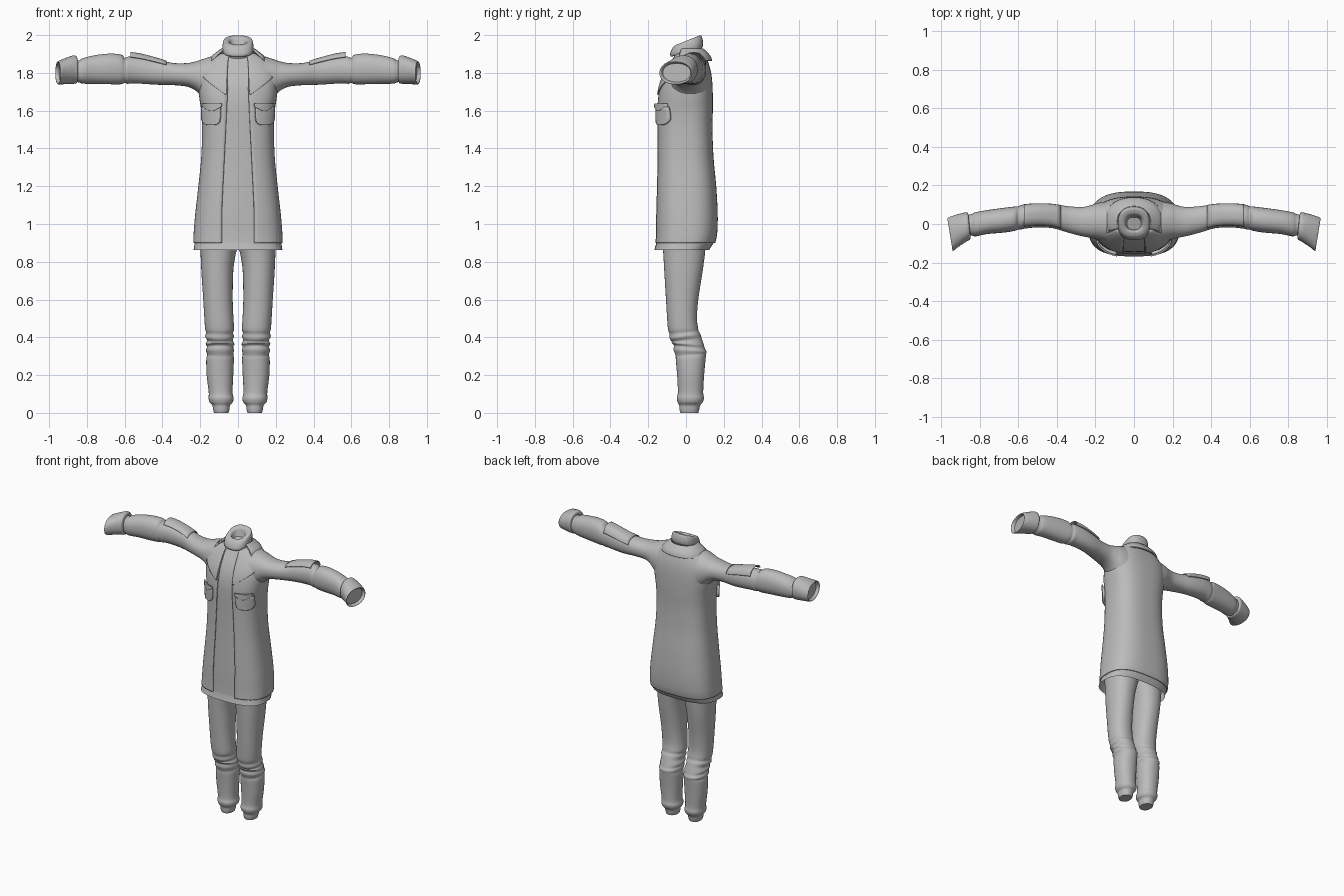
import bpy, math
from mathutils import Vector

default = bpy.data.objects.get("Cube")
if default:
    bpy.data.objects.remove(default, do_unlink=True)

# One plain cloth colour
GREY = (0.5, 0.5, 0.5, 1.0)
cloth = bpy.data.materials.new("grey cloth")
cloth.use_nodes = True
cloth.diffuse_color = GREY
cloth.node_tree.nodes["Principled BSDF"].inputs["Base Color"].default_value = GREY


def refine(rows, steps=4):
    """Smoothly subdivide a table of cross-sections (Catmull-Rom)."""
    rows = [Vector(r) for r in rows]
    out = []
    for i in range(len(rows) - 1):
        p, q = rows[i], rows[i + 1]
        before = rows[max(i - 1, 0)]
        after = rows[min(i + 2, len(rows) - 1)]
        for k in range(steps):
            t = k / steps
            out.append(p + (q - before) * (0.5 * t)
                       + (before * 2 - p * 5 + q * 4 - after) * (0.5 * t * t)
                       + (p * 3 - before - q * 3 + after) * (0.5 * t ** 3))
    return out + [rows[-1]]


def grow(rows, d):
    """Widen every cross-section by d."""
    return [Vector((r[0], r[1] - d, r[2] + d, r[3] - d, r[4] + d)) for r in rows]


def symmetric(rows):
    """Expand (z, half width, front, back, ...) to a full cross-section."""
    return [(r[0], -r[1], r[1], *r[2:]) for r in rows]


def power(value, exponent):
    return math.copysign(abs(value) ** exponent, value)


def finish(name, verts, faces, mirror=False, thick=0.0, side=1, angle=50):
    mesh = bpy.data.meshes.new(name)
    mesh.from_pydata(verts, [], faces)
    mesh.materials.append(cloth)
    obj = bpy.data.objects.new(name, mesh)
    bpy.context.collection.objects.link(obj)
    if thick:
        mod = obj.modifiers.new("thickness", 'SOLIDIFY')
        mod.thickness, mod.offset = thick, side
    if mirror:
        obj.modifiers.new("mirror", 'MIRROR').use_mirror_merge = False
    bpy.ops.object.select_all(action='DESELECT')
    obj.select_set(True)
    bpy.context.view_layer.objects.active = obj
    bpy.ops.object.shade_smooth_by_angle(angle=math.radians(angle))


def loft(name, rows, axis='Z', n=2.2, arc=None, segs=40, cap=False, **opts):
    """Skin cross-sections (s, a0, a1, b0, b1, tilt); arc gives an open strip."""
    verts, faces = [], []
    count = segs + 1 if arc else segs
    for r in rows:
        ca, cb = (r[1] + r[2]) / 2, (r[3] + r[4]) / 2
        ra, rb = (r[2] - r[1]) / 2, (r[4] - r[3]) / 2
        tilt = r[5] if len(r) > 5 else 0
        t0, t1 = arc(r) if arc else (0, 2 * math.pi)
        for k in range(count):
            t = t0 + (t1 - t0) * k / segs
            a = ra * power(math.sin(t), 2 / n)
            b = -rb * power(math.cos(t), 2 / n)
            if axis == 'Z':
                verts.append((ca + a, cb + b, r[0] + tilt * b))
            else:
                verts.append((r[0] + tilt * a, ca + a, cb + b))
    for i in range(len(rows) - 1):
        for k in range(segs):
            j = (k + 1) % count
            faces.append((i * count + k, i * count + j, (i + 1) * count + j, (i + 1) * count + k))
    if cap:
        last = (len(rows) - 1) * count
        faces.append(tuple(range(last, last + count)))
    finish(name, verts, faces, **opts)


# Torso cross-sections: height, half width, front, back
BOX = 2.7
torso = refine(symmetric([
    (.90, .237, -.165, .155), (.95, .235, -.163, .165), (1.05, .227, -.162, .168),
    (1.2, .21, -.158, .16), (1.35, .195, -.154, .146), (1.5, .19, -.153, .14),
    (1.6, .195, -.153, .142), (1.67, .205, -.149, .142), (1.74, .21, -.135, .14),
    (1.8, .205, -.11, .133), (1.85, .175, -.08, .12), (1.88, .14, -.06, .108),
    (1.905, .09, -.04, .085)]))


def front_y(x, z):
    """Front surface of the torso at a point."""
    low = max([r for r in torso if r[0] <= z], key=lambda r: r[0])
    high = min([r for r in torso if r[0] >= z], key=lambda r: r[0])
    f = (z - low[0]) / max(high[0] - low[0], 1e-6)
    r = low.lerp(high, f)
    side = min(abs(x) / r[2], 0.985)
    return (r[3] + r[4]) / 2 - (r[4] - r[3]) / 2 * (1 - side ** BOX) ** (1 / BOX)


def patch(name, rows, lift, thick, cols=10):
    """Mirrored cloth piece lying on the torso front; rows are (z, inner, outer)."""
    rows = refine(rows, 3)
    verts, faces = [], []
    for z, inner, outer in rows:
        for k in range(cols + 1):
            x = inner + (outer - inner) * k / cols
            verts.append((x, front_y(x, z) - lift, z))
    w = cols + 1
    for i in range(len(rows) - 1):
        for k in range(cols):
            faces.append((i * w + k, i * w + k + 1, (i + 1) * w + k + 1, (i + 1) * w + k))
    finish(name, verts, faces, mirror=True, thick=thick, angle=40)


def opening(r):
    """Arc of the coat, leaving the front gap open."""
    gap = .085 - .03 * min(max((r[0] - 1.1) / .6, 0), 1)
    start = math.asin(min(gap / r[2], 1) ** (BOX / 2))
    return start, 2 * math.pi - start


# Inner tunic showing in the front gap and below the hem
hem = Vector((.862, -.243, .243, -.176, .13))
loft("tunic", grow([hem] + torso, -.008), n=BOX, segs=56)
# Open coat
loft("coat", torso, n=BOX, segs=64, arc=opening, thick=.008, side=-1)

# Coat collar, lapels, pockets
collar = refine(symmetric([(1.862, .142, -.085, .13), (1.885, .13, -.08, .122),
                           (1.908, .102, -.065, .102), (1.922, .083, -.055, .086)]))
loft("collar", collar, arc=lambda r: (1.05, 2 * math.pi - 1.05), thick=.009)
patch("lapels", [(1.685, .06, .068), (1.72, .059, .115), (1.765, .057, .172), (1.79, .056, .187),
                 (1.81, .055, .178), (1.86, .052, .138), (1.9, .045, .088)], .002, .006)
patch("pockets", [(1.525, .115, .155), (1.535, .098, .172), (1.56, .091, .181),
                  (1.62, .09, .181)], .0, .017)
patch("pocket_flaps", [(1.598, .13, .14), (1.617, .092, .18), (1.623, .086, .185),
                       (1.638, .086, .185)], .014, .008)

# Rolled neck, tilted forward, with a stepped opening
neck = refine(symmetric([
    (1.87, .068, -.05, .075, .1), (1.905, .072, -.062, .077, .25), (1.912, .08, -.08, .088, .3),
    (1.935, .083, -.083, .09, .35), (1.965, .077, -.07, .082, .4), (1.972, .065, -.055, .07, .4),
    (1.968, .048, -.038, .05, .4), (1.945, .04, -.032, .042, .35), (1.925, .036, -.03, .035, .3)]))
loft("rolled_neck", neck, n=2.5, cap=True)

# Sleeves: x, back-to-front range, height range
sleeve = refine([
    (.14, -.1, .118, 1.62, 1.888), (.19, -.082, .108, 1.672, 1.872), (.225, -.072, .097, 1.707, 1.86),
    (.27, -.063, .088, 1.727, 1.852), (.34, -.045, .092, 1.735, 1.852), (.42, -.022, .103, 1.737, 1.868),
    (.5, -.018, .106, 1.742, 1.882), (.56, -.023, .102, 1.745, 1.887), (.585, -.028, .098, 1.742, 1.885),
    (.6, -.028, .091, 1.747, 1.88), (.62, -.036, .09, 1.74, 1.897), (.68, -.045, .083, 1.74, 1.902),
    (.76, -.052, .072, 1.742, 1.893), (.82, -.064, .061, 1.743, 1.878), (.845, -.06, .05, 1.75, 1.865),
    (.88, -.07, .045, 1.755, 1.865)])
loft("sleeves", sleeve, axis='X', mirror=True)

# Flared turn-back cuffs with shallow ends
cuff = refine([
    (.852, -.06, .045, 1.755, 1.87, .1), (.856, -.08, .06, 1.745, 1.888, .1),
    (.875, -.09, .058, 1.742, 1.892, .12), (.92, -.117, .045, 1.74, 1.876, .15),
    (.951, -.14, .032, 1.739, 1.862, .16), (.95, -.133, .025, 1.745, 1.855, .16),
    (.935, -.122, .024, 1.752, 1.85, .16)])
loft("cuffs", cuff, axis='X', mirror=True, cap=True)

# Pads on the tops and backs of the sleeves, lifting at the outer end
pad = []
for r in sleeve:
    if .37 < r[0] < .57:
        lift = .005 + .018 * (r[0] - .37) / .19
        pad.append(r + Vector((0, 0, .004, 0, lift)))
loft("sleeve_pads", pad, axis='X', n=2.5, segs=24, mirror=True, thick=.006, side=-1,
     arc=lambda r: (math.pi - 1.25, math.pi + .9))

# Trouser legs with slanting knee folds and gathered ankles
leg = refine([
    (.98, -.01, .2, -.13, .11, 0), (.9, -.005, .202, -.125, .105, 0), (.84, .012, .198, -.12, .1, 0),
    (.75, .025, .194, -.115, .088, 0), (.6, .028, .184, -.106, .065, 0), (.5, .024, .178, -.1, .058, 0),
    (.445, .02, .174, -.095, .064, .05), (.425, .026, .169, -.087, .067, .1),
    (.405, .022, .174, -.086, .076, .15), (.385, .027, .164, -.075, .084, .1),
    (.365, .019, .171, -.076, .094, -.05), (.349, .025, .164, -.064, .1, -.1),
    (.33, .021, .17, -.066, .108, -.05), (.308, .025, .163, -.055, .107, .05),
    (.285, .022, .168, -.054, .104, .05), (.2, .025, .166, -.047, .096, 0),
    (.11, .029, .155, -.043, .091, 0), (.078, .023, .156, -.049, .095, 0), (.056, .028, .15, -.044, .088, 0),
    (.04, .042, .136, -.036, .076, 0), (.018, .045, .132, -.034, .07, 0), (0, .05, .127, -.03, .065, 0)])
loft("trouser_legs", leg, mirror=True, cap=True)
